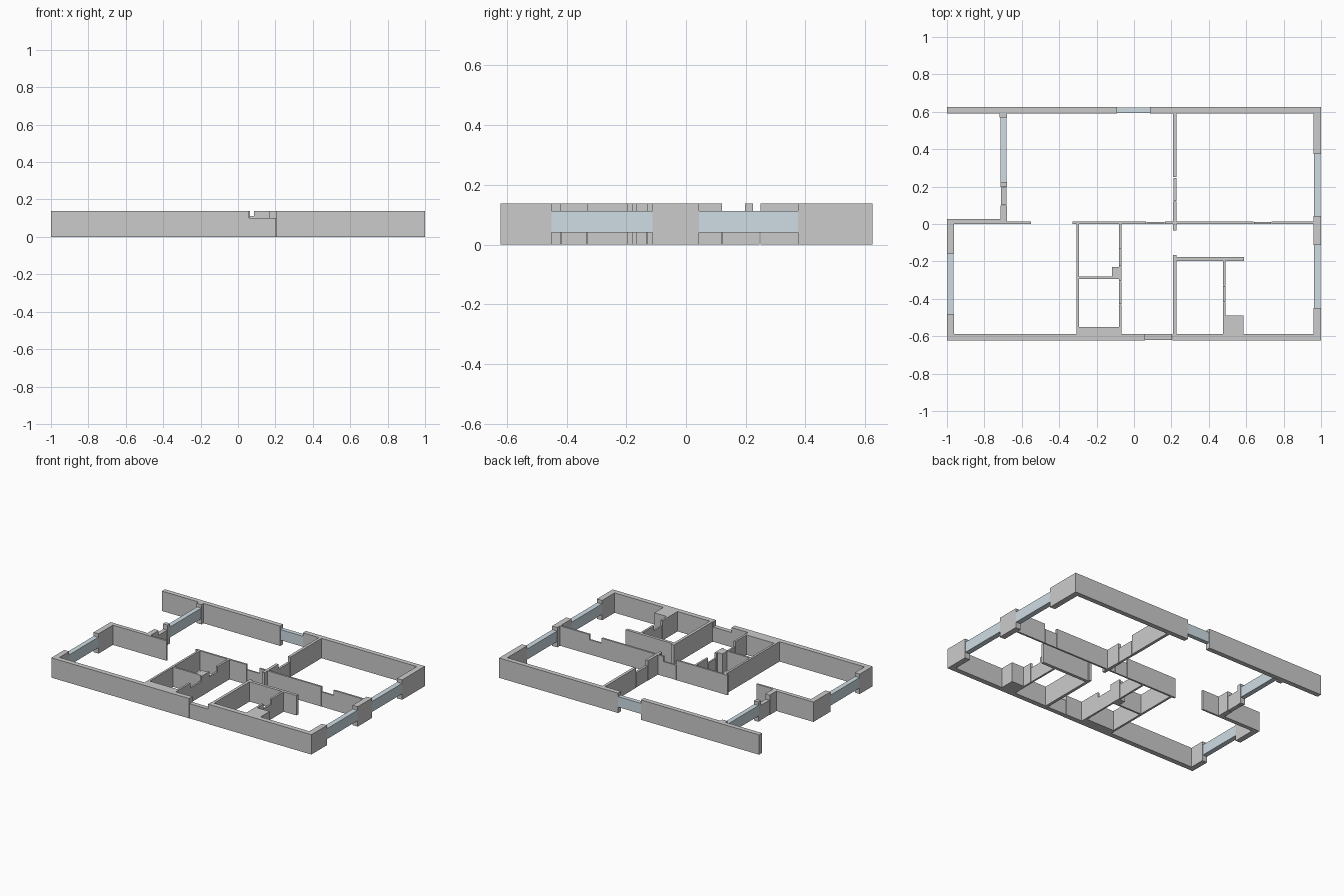
import bpy, bmesh

H = 0.138            # wall height
DOOR_H = 0.102       # door leaf height
SILL, HEAD = 0.04, 0.113   # window panel range

glass = bpy.data.materials.new("pale_glass")
glass.diffuse_color = (0.62, 0.72, 0.78, 1)


def boxes(name, rects, z0, z1, mat=None):
    """One object from several upright boxes given as (x0, x1, y0, y1)."""
    bm = bmesh.new()
    for x0, x1, y0, y1 in rects:
        low = [bm.verts.new((x, y, z0)) for x, y in
               ((x0, y0), (x1, y0), (x1, y1), (x0, y1))]
        top = [bm.verts.new((v.co.x, v.co.y, z1)) for v in low]
        bm.faces.new(low[::-1])
        bm.faces.new(top)
        for i in range(4):
            j = (i + 1) % 4
            bm.faces.new((low[i], low[j], top[j], top[i]))
    me = bpy.data.meshes.new(name)
    bm.to_mesh(me)
    bm.free()
    ob = bpy.data.objects.new(name, me)
    bpy.context.collection.objects.link(ob)
    if mat:
        me.materials.append(mat)
    return ob


# Outer walls
boxes("back_wall", [(-1, -0.09, 0.592, 0.625), (0.085, 1, 0.592, 0.625)], 0, H)
boxes("front_wall", [(-1, 0.06, -0.622, -0.587), (0.205, 1, -0.622, -0.587)], 0, H)
boxes("right_wall", [(0.96, 1, 0.375, 0.592), (0.96, 1, -0.113, 0.043),
                     (0.96, 1, -0.587, -0.45)], 0, H)
boxes("left_wall", [(-1, -0.962, -0.158, 0), (-1, -0.962, -0.587, -0.48),
                    (-1, -0.68, 0, 0.028)], 0, H)

# Recessed terrace wall: stubs either side of its window and door
boxes("terrace_wall", [(-0.718, -0.68, 0.57, 0.592), (-0.715, -0.68, 0.198, 0.225),
                       (-0.715, -0.68, 0.028, 0.1)], 0, H)

# Long middle wall, broken by two doors and an open passage
boxes("middle_wall", [(-0.68, -0.55, 0, 0.013), (-0.328, 0.065, 0, 0.013),
                      (0.165, 0.64, 0, 0.013), (0.735, 0.96, 0, 0.013)], 0, H)

# Cross walls between right-hand rooms
boxes("bedroom_wall", [(0.208, 0.228, 0.25, 0.592), (0.208, 0.228, -0.035, 0.12)], 0, H)
boxes("closet_walls", [(0.208, 0.228, -0.587, -0.165), (0.228, 0.588, -0.198, -0.177),
                       (0.476, 0.49, -0.33, -0.198), (0.476, 0.49, -0.587, -0.42),
                       (0.49, 0.585, -0.587, -0.488)], 0, H)

# Two small rooms in the middle, with their shafts
boxes("bathroom_walls", [(-0.308, -0.293, -0.587, 0), (-0.293, -0.08, -0.295, -0.282),
                         (-0.08, -0.066, -0.13, 0), (-0.08, -0.066, -0.305, -0.22),
                         (-0.08, -0.066, -0.587, -0.43), (-0.118, -0.08, -0.282, -0.23),
                         (-0.293, -0.08, -0.587, -0.55)], 0, H)

# Door leaves, lower than the walls
boxes("front_door", [(0.06, 0.203, -0.62, -0.589)], 0, DOOR_H)
boxes("terrace_door", [(-0.712, -0.683, 0.102, 0.196)], 0, DOOR_H)
boxes("inner_doors", [(0.067, 0.163, 0.001, 0.012), (0.642, 0.733, 0.001, 0.012),
                      (0.21, 0.226, 0.122, 0.246), (0.477, 0.489, -0.418, -0.332),
                      (-0.079, -0.067, -0.218, -0.132),
                      (-0.079, -0.067, -0.428, -0.307)], 0, DOOR_H)

# Window panels
for name, r in (("back_window", (-0.09, 0.085, 0.594, 0.623)),
                ("right_front_window", (0.962, 0.998, -0.45, -0.113)),
                ("right_back_window", (0.962, 0.998, 0.043, 0.375)),
                ("left_window", (-0.998, -0.964, -0.48, -0.158)),
                ("terrace_window", (-0.715, -0.682, 0.225, 0.57))):
    boxes(name, [r], SILL, HEAD, glass)
